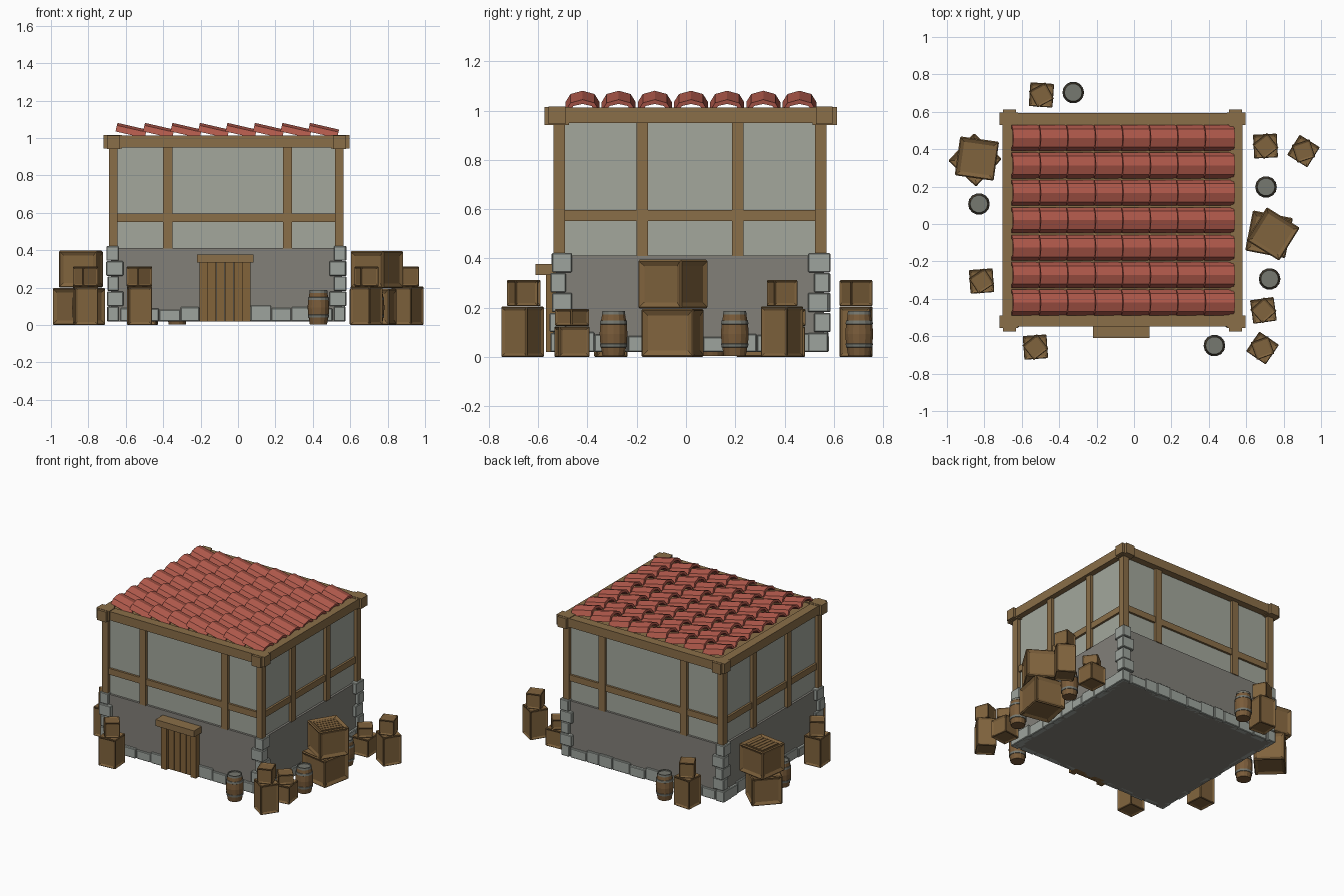
import bpy, bmesh, math, random
from mathutils import Matrix, Vector

if "Cube" in bpy.data.objects:
    bpy.data.objects.remove(bpy.data.objects["Cube"])

random.seed(4)


def mat(name, r, g, b):
    lin = [((c / 255 + 0.055) / 1.055) ** 2.4 for c in (r, g, b)]
    m = bpy.data.materials.new(name)
    m.diffuse_color = (*lin, 1)
    m.use_nodes = True
    m.node_tree.nodes["Principled BSDF"].inputs["Base Color"].default_value = m.diffuse_color
    return m


TIMBER = mat("timber brown", 138, 110, 72)
CRATE = mat("crate brown", 128, 99, 61)
DOOR = mat("door brown", 130, 99, 58)
PLASTER = mat("plaster grey", 163, 167, 156)
STONE = mat("dark stone", 130, 128, 121)
BLOCK = mat("light stone", 158, 164, 157)
TILE = mat("roof red", 178, 90, 76)
STAVE = mat("barrel brown", 122, 92, 58)
METAL = mat("barrel metal", 118, 120, 112)


def make(name, bm, *mats):
    bmesh.ops.recalc_face_normals(bm, faces=bm.faces[:])
    me = bpy.data.meshes.new(name)
    bm.to_mesh(me)
    bm.free()
    for m in mats:
        me.materials.append(m)
    ob = bpy.data.objects.new(name, me)
    bpy.context.collection.objects.link(ob)
    return ob


def add_box(bm, x0, x1, y0, y1, z0, z1, bevel=0.0):
    mtx = Matrix.Translation(((x0 + x1) / 2, (y0 + y1) / 2, (z0 + z1) / 2)) @ \
        Matrix.Diagonal((x1 - x0, y1 - y0, z1 - z0, 1))
    vs = bmesh.ops.create_cube(bm, size=1, matrix=mtx)["verts"]
    if bevel:
        es = list({e for v in vs for e in v.link_edges})
        bmesh.ops.bevel(bm, geom=es, offset=bevel, segments=1, affect='EDGES')


def boxes(name, m, items, bevel=0.0):
    bm = bmesh.new()
    for b in items:
        add_box(bm, *b, bevel=bevel)
    return make(name, bm, m)


# Outer planes of the timber frame
X0, X1, Y0, Y1 = -0.69, 0.565, -0.537, 0.57

# Walls and roof deck
boxes("stone_wall", STONE, [(X0 + .01, X1 - .01, Y0 + .01, Y1 - .01, .02, .413)])
boxes("plaster_wall", PLASTER, [(X0 + .025, X1 - .025, Y0 + .025, Y1 - .025, .413, .96)])
boxes("roof_deck", TIMBER, [(X0 + .02, X1 - .02, Y0 + .02, Y1 - .02, .955, 1.005)])

# Timber posts and rails
W = 0.046
posts = [(x, x + W, y, y + W, .41, .96) for x in (X0, X1 - W) for y in (Y0, Y1 - W)]
for x in (-.40, .24):
    posts += [(x, x + .05, Y0 + .004, Y0 + .04, .41, .96),
              (x, x + .05, Y1 - .04, Y1 - .004, .41, .96)]
for y in (-.20, .187):
    posts += [(X0 + .004, X0 + .04, y, y + .046, .41, .96),
              (X1 - .04, X1 - .004, y, y + .046, .41, .96)]
boxes("wall_posts", TIMBER, posts)
rails = [(X0 + .02, X1 - .02, y, y + .03, .552, .596) for y in (Y0 + .01, Y1 - .04)]
rails += [(x, x + .03, Y0 + .02, Y1 - .02, .552, .596) for x in (X0 + .01, X1 - .04)]
boxes("middle_rails", TIMBER, rails)

# Top beams with heavier crossing ends
beams = [(X0, X1, y, y + .062, .95, 1.012) for y in (Y0 - .012, Y1 - .038)]
beams += [(x, x + .062, Y0, Y1, .95, 1.012) for x in (X0 - .012, X1 - .047)]
boxes("top_beams", TIMBER, beams)
ends = []
for sx, cx in ((-1, -.72), (1, .597)):
    for sy, cy in ((-1, -.575), (1, .613)):
        xa, xb = sorted((cx, cx - sx * .1))
        ya, yb = sorted((cy - sy * .018, cy - sy * .085))
        ends.append((xa, xb, ya, yb, .945, 1.016))
        xa, xb = sorted((cx - sx * .02, cx - sx * .088))
        ya, yb = sorted((cy, cy - sy * .1))
        ends.append((xa, xb, ya, yb, .941, 1.014))
boxes("beam_ends", TIMBER, ends)

# Corner stones, alternating long and short
quoins = []
for sx, cx in ((-1, X0), (1, X1)):
    for sy, cy in ((-1, Y0), (1, Y1)):
        for k in range(5):
            lx, ly = (.085, .06) if k % 2 else (.06, .085)
            ox, oy = random.uniform(.005, .016), random.uniform(.005, .018)
            xa, xb = sorted((cx + sx * ox, cx - sx * (lx - .008)))
            ya, yb = sorted((cy + sy * oy, cy - sy * (ly - .01)))
            quoins.append((xa, xb, ya, yb, .02 + k * .081, .098 + k * .081))
boxes("corner_stones", BLOCK, quoins, .004)

# Row of base stones round the foot of the walls
base = []


def stone_row(a, b, n):
    cuts = [a + (b - a) * (i + (random.uniform(-.2, .2) if 0 < i < n else 0)) / n
            for i in range(n + 1)]
    return [(p + .001, q - .001, .02 + random.uniform(.06, .085), random.uniform(.0, .01))
            for p, q in zip(cuts, cuts[1:])]


for a, b in ((X0 + .06, -.206), (.067, X1 - .06)):
    base += [(p, q, Y0 - o, Y0 + .04, .02, h) for p, q, h, o in stone_row(a, b, 4)]
base += [(p, q, Y1 - .04, Y1 + o, .02, h) for p, q, h, o in stone_row(X0 + .06, X1 - .06, 10)]
for p, q, h, o in stone_row(Y0 + .06, Y1 - .06, 9):
    base.append((X0 - o, X0 + .04, p, q, .02, h))
for p, q, h, o in stone_row(Y0 + .06, Y1 - .06, 9):
    base.append((X1 - .04, X1 + o, p, q, .02, h))
boxes("base_stones", BLOCK, base, .004)

# Door
boxes("door_planks", DOOR, [(-.163 + i * .047, -.118 + i * .047, -.546, -.50, .02, .337)
                            for i in range(4)])
boxes("door_frame", DOOR, [(-.206, -.163, -.568, -.50, .02, .34),
                           (.025, .067, -.568, -.50, .02, .34)])
boxes("door_lintel", TIMBER, [(-.22, .083, -.61, -.50, .333, .378)])

# Roof tiles: faceted half tubes, each tilted over the next
bm = bmesh.new()
for j in range(7):
    for i in range(8):
        mtx = Matrix.Translation((-.655 + i * .147, -.42 + j * .1467, 1.035)) @ \
            Matrix.Rotation(math.radians(13), 4, 'Y')
        rings = []
        for x in (0, .16):
            out = []
            for rw, rh in ((.069, .047), (.052, .029)):
                arc = [math.pi * k / 4 for k in range(5)]
                if rw < .06:
                    arc.reverse()
                out += [bm.verts.new(mtx @ Vector((x, rw * math.cos(a), rh * math.sin(a))))
                        for a in arc]
            rings.append(out)
        A, B = rings
        for k in range(10):
            n = (k + 1) % 10
            bm.faces.new((A[k], A[n], B[n], B[k]))
        for R in rings:
            for k in range(4):
                bm.faces.new((R[k], R[k + 1], R[8 - k], R[9 - k]))
make("roof_tiles", bm, TILE)


# Crates: bevelled boxes with recessed panels
def crate(name, x, y, z, s, h, deg, slats=False):
    bm = bmesh.new()
    add_box(bm, -s / 2, s / 2, -s / 2, s / 2, 0, h, bevel=s * .03)
    big = [f for f in bm.faces if f.calc_area() > s * h * .5]
    bmesh.ops.inset_individual(bm, faces=big, thickness=s * .13, depth=-s * .05)
    if slats:
        r = s * .36
        w = 2 * r / 5
        for i in range(5):
            add_box(bm, -r + i * w + .002, -r + (i + 1) * w - .002, -r, r, h - .02, h - .004)
    ob = make(name, bm, CRATE)
    ob.location = (x, y, z)
    ob.rotation_euler.z = math.radians(deg)


# Small stacks: x, y, lower angle, upper angle, tall or short
for x, y, a, b, tall in ((-.495, .69, -4, 28, True), (-.815, -.305, 4, 33, True),
                         (-.527, -.658, 4, 38, True), (.687, -.663, -34, 20, True),
                         (.906, .39, -32, 18, True), (.692, -.462, 8, 42, False),
                         (.703, .417, 3, 38, False)):
    h, h2 = (.205, .105) if tall else (.125, .068)
    crate("lower_crate", x, y, 0, .127, h, a)
    crate("upper_crate", x, y, h + .002, .1, h2, b)

# Large stacks
crate("large_lower_crate", -.85, .343, 0, .203, .198, -43)
crate("large_upper_crate", -.84, .35, .2, .21, .197, -8, True)
crate("large_lower_crate", .722, -.055, 0, .218, .195, -11)
crate("large_upper_crate", .743, -.053, .197, .208, .198, -32, True)

# Barrels: turned profile with metal hoops and lid
PROFILE = [(.001, 0), (.046, 0), (.052, .035), (.055, .036), (.057, .05), (.055, .051),
           (.058, .09), (.055, .129), (.057, .13), (.055, .144), (.052, .145),
           (.048, .168), (.049, .168), (.047, .182), (.041, .182), (.041, .174), (.001, .174)]
HOOPS = {2, 3, 4, 7, 8, 9, 11, 12, 13, 14, 15}
N = 14
for x, y in ((-.325, .703), (-.829, .107), (.43, -.65), (.725, -.294), (.706, .198)):
    bm = bmesh.new()
    rings = [[bm.verts.new((r * math.cos(t * math.tau / N), r * math.sin(t * math.tau / N), z))
              for t in range(N)] for r, z in PROFILE]
    for k in range(len(rings) - 1):
        for t in range(N):
            u = (t + 1) % N
            f = bm.faces.new((rings[k][t], rings[k][u], rings[k + 1][u], rings[k + 1][t]))
            f.material_index = int(k in HOOPS)
    ob = make("barrel", bm, STAVE, METAL)
    ob.location = (x, y, .004)
